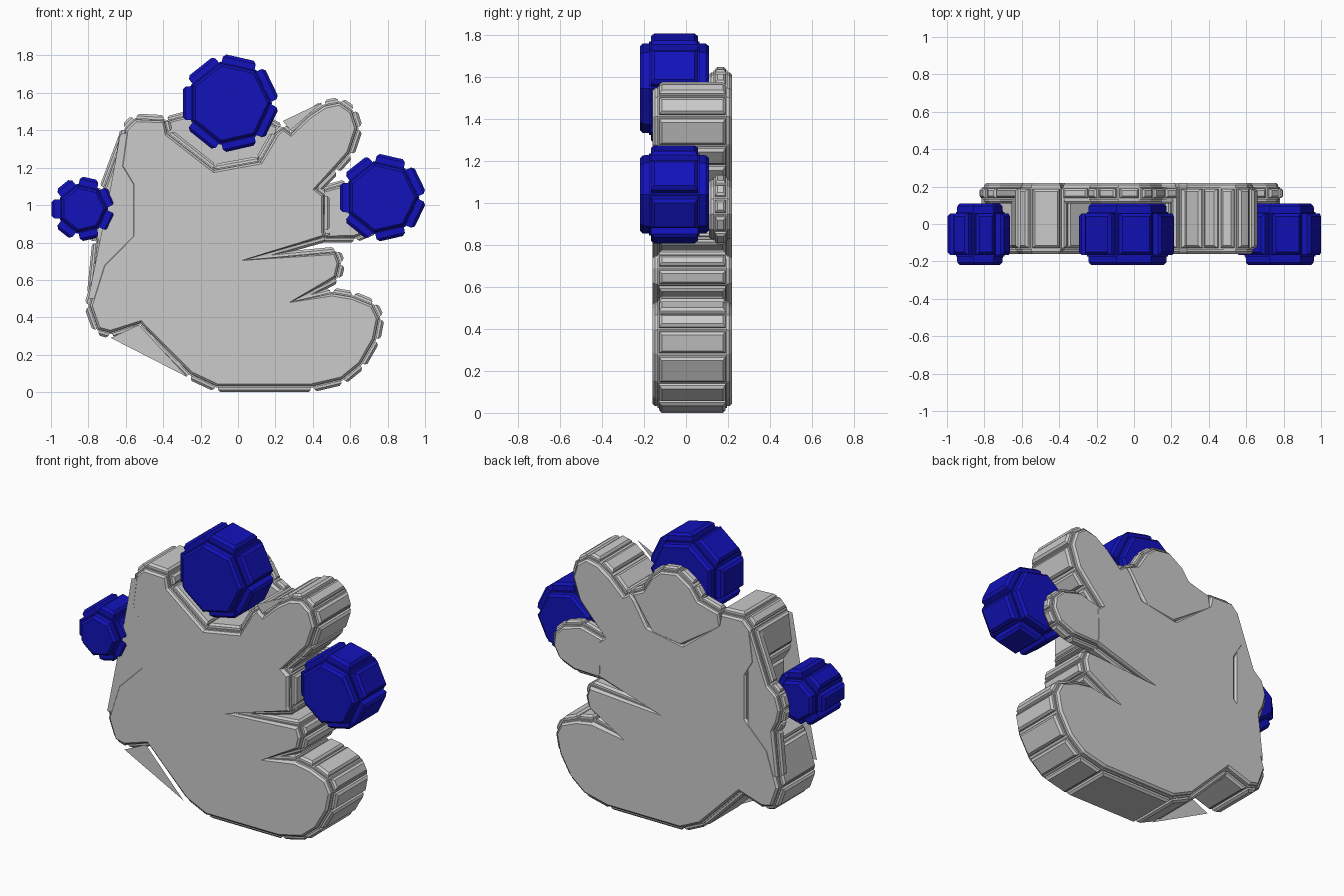
import bpy, bmesh, math
from mathutils import Vector

if "Cube" in bpy.data.objects:
    bpy.data.objects.remove(bpy.data.objects["Cube"])


def finish(bm, name, mat=None):
    me = bpy.data.meshes.new(name)
    bm.to_mesh(me)
    bm.free()
    ob = bpy.data.objects.new(name, me)
    bpy.context.collection.objects.link(ob)
    if mat:
        me.materials.append(mat)
    return ob


def shrink(pts, d):
    # move a counter-clockwise outline inwards by d, limiting sharp corners
    out = []
    for i, p in enumerate(pts):
        a = (p - pts[i - 1]).normalized()
        b = (pts[(i + 1) % len(pts)] - p).normalized()
        na, nb = Vector((-a.y, a.x)), Vector((-b.y, b.x))
        n = (na + nb).normalized()
        out.append(p + n * min(d / max(n.dot(na), 0.1), 1.6 * d))
    return out


def panelled_prism(name, pts, y0, y1, border, rise, chamfer, mat=None):
    # prism along y whose every face carries a raised, chamfered panel
    grow = rise + chamfer
    pts = shrink([Vector(p) for p in pts], grow)
    bm = bmesh.new()
    rings = [[bm.verts.new((p.x, y, p.y)) for p in pts]
             for y in (y0 + grow, y1 - grow)]
    caps = [bm.faces.new(r) for r in rings]
    n = len(pts)
    sides = [bm.faces.new((rings[0][i], rings[0][(i + 1) % n],
                           rings[1][(i + 1) % n], rings[1][i])) for i in range(n)]
    bmesh.ops.recalc_face_normals(bm, faces=bm.faces[:])
    for faces, even in ((caps, False), (sides, True)):
        for t, d in ((border, 0), (0.001, rise), (chamfer, chamfer)):
            bmesh.ops.inset_individual(bm, faces=faces, thickness=t, depth=d,
                                       use_even_offset=even)
    return finish(bm, name, mat)


# Main grey body with sockets cut into its outline
body = [(-0.12, 0.0), (0.4, 0.0), (0.57, 0.04), (0.68, 0.13), (0.76, 0.27),
        (0.785, 0.4), (0.74, 0.49), (0.62, 0.54), (0.5, 0.56), (0.33, 0.5),
        (0.55, 0.59), (0.575, 0.69), (0.54, 0.78), (0.08, 0.715), (0.5, 0.81),
        (0.49, 0.86), (0.49, 1.07), (0.46, 1.09), (0.54, 1.17), (0.62, 1.26),
        (0.67, 1.41), (0.635, 1.52), (0.55, 1.58), (0.45, 1.56), (0.36, 1.5),
        (0.28, 1.42), (0.24, 1.45), (0.18, 1.4), (0.1, 1.26), (-0.12, 1.22),
        (-0.35, 1.4), (-0.37, 1.48), (-0.56, 1.49), (-0.63, 1.42),
        (-0.66, 1.2), (-0.6, 1.1), (-0.6, 0.85), (-0.75, 0.7),
        (-0.825, 0.46), (-0.77, 0.31), (-0.68, 0.285), (-0.53, 0.335),
        (-0.27, 0.07)]
panelled_prism("body", body, -0.16, 0.22, 0.008, 0.012, 0.012)

# Backing lobes behind each blue knob
lobes = {
    "top_lobe": [(-0.42, 1.35), (-0.12, 1.15), (0.1, 1.18), (0.26, 1.42),
                 (0.17, 1.47), (0.11, 1.57), (0.04, 1.63), (-0.09, 1.65),
                 (-0.2, 1.58), (-0.25, 1.51), (-0.4, 1.47)],
    "right_lobe": [(0.4, 0.8), (0.63, 0.8), (0.75, 0.85), (0.8, 0.94),
                   (0.79, 1.03), (0.72, 1.1), (0.58, 1.14), (0.4, 1.09)],
    "left_lobe": [(-0.55, 1.42), (-0.62, 1.42), (-0.74, 1.1), (-0.8, 1.05),
                  (-0.83, 0.95), (-0.81, 0.86), (-0.78, 0.8), (-0.81, 0.5),
                  (-0.55, 0.5)],
}
for name, pts in lobes.items():
    panelled_prism(name, pts, 0.11, 0.218, 0.008, 0.01, 0.01)

# Flat front webs that bridge the side socket and the small notches
webs = [[(-0.5, 1.4), (-0.63, 1.38), (-0.68, 1.1), (-0.8, 0.5), (-0.5, 0.5)],
        [(-0.68, 0.29), (-0.53, 0.36), (-0.27, 0.08)],
        [(0.24, 1.45), (0.28, 1.4), (0.45, 1.55)]]
bm = bmesh.new()
for w in webs:
    bm.faces.new([bm.verts.new((x, -0.157, z)) for x, z in w])
finish(bm, "front_web")

# Blue seven-sided knobs
blue = bpy.data.materials.new("blue")
blue.diffuse_color = (0.006, 0.006, 0.5, 1)
blue.use_nodes = True
blue.node_tree.nodes["Principled BSDF"].inputs["Base Color"].default_value = blue.diffuse_color
for name, x, z, r in (("top_knob", -0.045, 1.545, 0.25),
                      ("right_knob", 0.77, 1.04, 0.225),
                      ("left_knob", -0.83, 0.98, 0.168)):
    c = r / math.cos(math.pi / 7)
    ring = [(x + c * math.cos(math.pi * (2 * i) / 7),
             z + c * math.sin(math.pi * (2 * i) / 7)) for i in range(7)]
    panelled_prism(name, ring, -0.22, 0.11, 0.008, 0.03, 0.015, blue)
